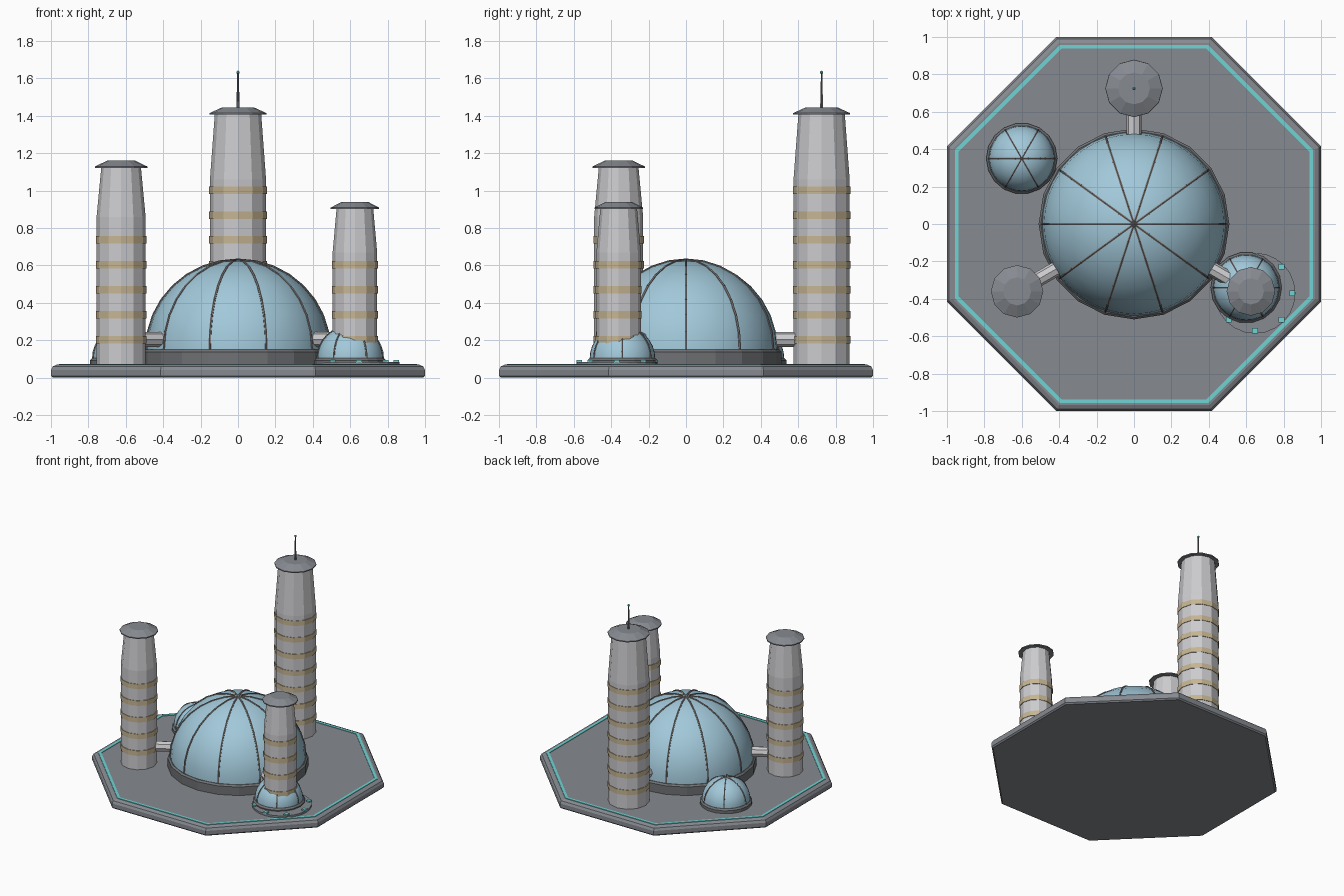
import bpy, bmesh, math
from mathutils import Vector

if "Cube" in bpy.data.objects:
    bpy.data.objects.remove(bpy.data.objects["Cube"])


def mat(name, r, g, b):
    m = bpy.data.materials.new(name)
    m.diffuse_color = (r, g, b, 1)
    m.use_nodes = True
    m.node_tree.nodes["Principled BSDF"].inputs["Base Color"].default_value = m.diffuse_color
    return m


HULL = mat("hull_grey", 0.24, 0.255, 0.28)
DARK = mat("dark_grey", 0.16, 0.165, 0.175)
WALL = mat("pale_wall", 0.60, 0.60, 0.62)
GLASS = mat("blue_glass", 0.36, 0.58, 0.70)
GOLD = mat("gold_band", 0.56, 0.46, 0.29)
RIB = mat("rib_metal", 0.24, 0.22, 0.21)
GLOW = mat("cyan_glow", 0.16, 0.66, 0.66)


def finish(name, bm, material, smooth=False):
    bmesh.ops.remove_doubles(bm, verts=bm.verts, dist=1e-5)
    bmesh.ops.recalc_face_normals(bm, faces=bm.faces)
    for f in bm.faces:
        f.smooth = smooth
    me = bpy.data.meshes.new(name)
    bm.to_mesh(me)
    bm.free()
    me.materials.append(material)
    ob = bpy.data.objects.new(name, me)
    bpy.context.collection.objects.link(ob)
    return ob


def lathe(name, profile, n, material, at=(0, 0), turn=0.0, closed=False, smooth=False):
    """Spin an (r, z) profile round a vertical axis; open profiles get end caps."""
    bm = bmesh.new()
    rings = []
    for r, z in profile:
        angles = [turn + 2 * math.pi * i / n for i in range(n)]
        rings.append([bm.verts.new((at[0] + r * math.cos(a), at[1] + r * math.sin(a), z))
                      for a in angles])
    pairs = list(zip(rings, rings[1:]))
    if closed:
        pairs.append((rings[-1], rings[0]))
    else:
        for ring, (r, z) in ((rings[0], profile[0]), (rings[-1], profile[-1])):
            if r > 1e-4:
                bm.faces.new(ring)
    for lo, hi in pairs:
        for i in range(n):
            j = (i + 1) % n
            bm.faces.new((lo[i], lo[j], hi[j], hi[i]))
    bmesh.ops.remove_doubles(bm, verts=bm.verts, dist=1e-5)
    bmesh.ops.dissolve_degenerate(bm, edges=bm.edges, dist=1e-6)
    return finish(name, bm, material, smooth)


def tube(bm, a, b, r, n=6):
    a, b = Vector(a), Vector(b)
    d = b - a
    m = d.to_track_quat('Z', 'Y').to_matrix().to_4x4()
    m.translation = (a + b) / 2
    bmesh.ops.create_cone(bm, cap_ends=True, segments=n, radius1=r, radius2=r,
                          depth=d.length, matrix=m)


def dome(name, at, r, h, z0, base, ribs, n, rib_r):
    # base ring, glass shell, then meridian ribs
    lathe(name + "_base", [(base, 0.065), (base, z0 - 0.012), (base - 0.012, z0)], n, DARK, at)
    steps = 8
    arc = [(r * math.cos(math.pi / 2 * k / steps), z0 + h * math.sin(math.pi / 2 * k / steps))
           for k in range(steps + 1)]
    arc[-1] = (0, z0 + h)
    shell = lathe(name + "_glass", [(r, z0 - 0.01)] + arc, n * 2, GLASS, at, smooth=True)
    for f in shell.data.polygons:
        f.use_smooth = f.normal.z > -0.5
    bm = bmesh.new()
    for i in range(ribs):
        a = 2 * math.pi * i / ribs
        pts = [(at[0] + p * math.cos(a), at[1] + p * math.sin(a), z) for p, z in arc]
        for p, q in zip(pts, pts[1:]):
            tube(bm, p, q, rib_r)
    finish(name + "_ribs", bm, RIB)


def tower(name, at, r, r_top, z_mid, z_top, cap_r, cap_top, bands):
    lathe(name + "_wall", [(r, 0.065), (r, z_mid), (r_top, z_top)], 12, WALL, at)
    lathe(name + "_cap", [(cap_r, z_top - 0.004), (cap_r, z_top + 0.004),
                          (cap_top, z_top + 0.035)], 12, HULL, at)
    for k in range(bands):
        z = 0.203 + 0.1333 * k
        b = r + 0.004
        lathe(f"{name}_band_{k + 1}", [(r - 0.01, z - 0.02), (b, z - 0.02),
                                       (b, z + 0.02), (r - 0.01, z + 0.02)],
              12, GOLD, at, closed=True)


# octagonal platform with rounded top edge and glowing trim
K = 1 / math.cos(math.pi / 8)
OCT = math.pi / 8
lathe("platform", [(0.99 * K, 0), (K, 0.01), (K, 0.042), (0.99 * K, 0.06),
                   (0.968 * K, 0.07)], 8, HULL, turn=OCT)
lathe("platform_trim", [(0.937 * K, 0.066), (0.958 * K, 0.066),
                        (0.958 * K, 0.074), (0.937 * K, 0.074)], 8, GLOW, turn=OCT, closed=True)

# domes
dome("main_dome", (0, 0), 0.49, 0.48, 0.15, 0.51, 10, 20, 0.007)
dome("left_dome", (-0.6, 0.35), 0.175, 0.17, 0.105, 0.19, 6, 18, 0.005)
dome("right_dome", (0.6, -0.34), 0.175, 0.17, 0.105, 0.19, 6, 18, 0.005)

# towers
tower("back_tower", (0, 0.725), 0.15, 0.124, 1.06, 1.41, 0.153, 0.085, 7)
tower("left_tower", (-0.625, -0.36), 0.131, 0.106, 0.86, 1.125, 0.14, 0.075, 5)
tower("right_tower", (0.625, -0.36), 0.119, 0.098, 0.67, 0.905, 0.13, 0.07, 4)

# antenna on the tallest tower
lathe("antenna", [(0.009, 1.44), (0.004, 1.63)], 6, DARK, (0, 0.725))
bm = bmesh.new()
bmesh.ops.create_icosphere(bm, subdivisions=1, radius=0.01)
bmesh.ops.translate(bm, verts=bm.verts, vec=(0, 0.725, 1.632))
finish("antenna_light", bm, GLOW)

# walkways from main dome to towers
for side, deg in (("back", 90), ("left", 210), ("right", 330)):
    c, s = math.cos(math.radians(deg)), math.sin(math.radians(deg))
    bm = bmesh.new()
    tube(bm, (0.44 * c, 0.44 * s, 0.205), (0.66 * c, 0.66 * s, 0.205), 0.04, 8)
    finish(side + "_walkway", bm, WALL)

# landing pad with eight edge lights
PAD = (0.647, -0.37)
lathe("landing_pad", [(0.216, 0.065), (0.216, 0.085)], 24, HULL, PAD)
bm = bmesh.new()
for i in range(8):
    a = math.pi / 4 * i
    v = bmesh.ops.create_cube(bm, size=1)["verts"]
    bmesh.ops.scale(bm, verts=v, vec=(0.03, 0.03, 0.014))
    bmesh.ops.translate(bm, verts=v, vec=(PAD[0] + 0.2 * math.cos(a),
                                          PAD[1] + 0.2 * math.sin(a), 0.088))
finish("pad_lights", bm, GLOW)
